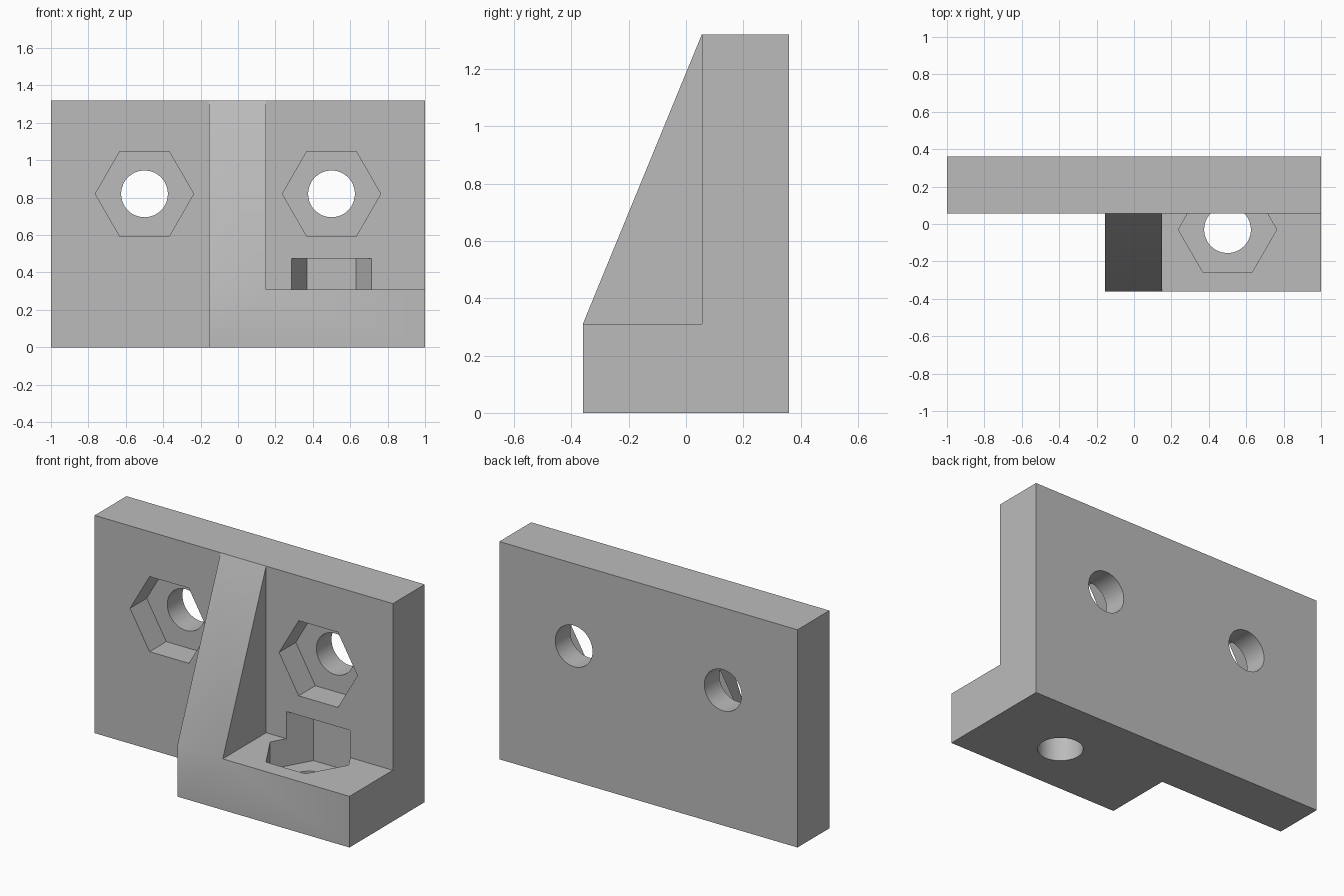
import bpy, bmesh, math
from mathutils import Matrix

cube = bpy.data.objects.get("Cube")
if cube:
    bpy.data.objects.remove(cube, do_unlink=True)

grey = bpy.data.materials.new("plain_grey")
grey.use_nodes = True
GREY = (0.5, 0.5, 0.5, 1)
grey.diffuse_color = GREY
grey.node_tree.nodes["Principled BSDF"].inputs["Base Color"].default_value = GREY

LEFT, RIGHT = -0.155, 1.0      # foot extents in x
RIB = 0.15                     # inner side of the rib
FRONT, FACE, BACK = -0.36, 0.055, 0.36
FOOT, TOP = 0.31, 1.32
DEPTH = 0.16                   # nut pocket depth
HOLE, NUT = 0.125, 0.263


def finish(name, bm):
    bmesh.ops.recalc_face_normals(bm, faces=bm.faces)
    mesh = bpy.data.meshes.new(name)
    bm.to_mesh(mesh)
    bm.free()
    mesh.materials.append(grey)
    obj = bpy.data.objects.new(name, mesh)
    bpy.context.collection.objects.link(obj)
    return obj


def extrude_yz(name, profile, x0, x1):
    """Extrude a side profile of (y, z) points along x."""
    bm = bmesh.new()
    face = bm.faces.new([bm.verts.new((x0, y, z)) for y, z in profile])
    moved = bmesh.ops.extrude_face_region(bm, geom=[face])["geom"]
    verts = [v for v in moved if isinstance(v, bmesh.types.BMVert)]
    bmesh.ops.translate(bm, verts=verts, vec=(x1 - x0, 0, 0))
    return finish(name, bm)


def prism(name, sides, radius, length, centre, facing_front):
    """Round or hexagonal cutter along y or z, with a corner towards x."""
    turn = Matrix.Rotation(math.pi / 2, 4, "X") if facing_front else Matrix()
    spin = Matrix.Rotation(math.pi / 2 if sides == 6 else 0, 4, "Z")
    bm = bmesh.new()
    bmesh.ops.create_cone(bm, cap_ends=True, segments=sides, radius1=radius,
                          radius2=radius, depth=length)
    # Align the first corner with the x axis
    corner = max(bm.verts, key=lambda v: v.co.x).co
    spin = Matrix.Rotation(-math.atan2(corner.y, corner.x), 4, "Z")
    bmesh.ops.transform(bm, verts=bm.verts,
                        matrix=Matrix.Translation(centre) @ turn @ spin)
    obj = finish(name, bm)
    obj.hide_render = True
    return obj


def combine(target, other, operation):
    mod = target.modifiers.new(operation.lower(), "BOOLEAN")
    mod.operation, mod.solver, mod.object = operation, "EXACT", other
    bpy.context.view_layer.objects.active = target
    bpy.ops.object.modifier_apply(modifier=mod.name)
    bpy.data.objects.remove(other, do_unlink=True)


# Back plate, foot and sloping rib joined into one bracket
bracket = extrude_yz("bracket", [(FACE, 0), (BACK, 0), (BACK, TOP), (FACE, TOP)], -1, 1)
foot = extrude_yz("foot", [(FRONT, 0), (FACE, 0), (FACE, FOOT), (FRONT, FOOT)], LEFT, RIGHT)
rib = extrude_yz("rib", [(FRONT, 0), (FACE, 0), (FACE, TOP), (FRONT, FOOT)], LEFT, RIB)
combine(foot, rib, "UNION")
combine(bracket, foot, "UNION")

# Bolt holes and nut pockets in the back plate
for x in (-0.5, 0.5):
    combine(bracket, prism("bolt_hole", 48, HOLE, 2, (x, 0.6, 0.82), True), "DIFFERENCE")
    combine(bracket, prism("nut_pocket", 6, NUT, 2 * DEPTH, (x, FACE, 0.82), True), "DIFFERENCE")

# Bolt hole and nut pocket in the foot, the pocket also biting into the plate
combine(bracket, prism("foot_hole", 48, HOLE, 0.6, (0.5, -0.03, 0), False), "DIFFERENCE")
combine(bracket, prism("foot_pocket", 6, NUT, 0.33, (0.5, -0.03, FOOT), False), "DIFFERENCE")

# Smooth bores, sharp edges elsewhere
bpy.ops.object.select_all(action="DESELECT")
bracket.select_set(True)
bpy.context.view_layer.objects.active = bracket
bpy.ops.object.shade_smooth_by_angle(angle=math.radians(25))
